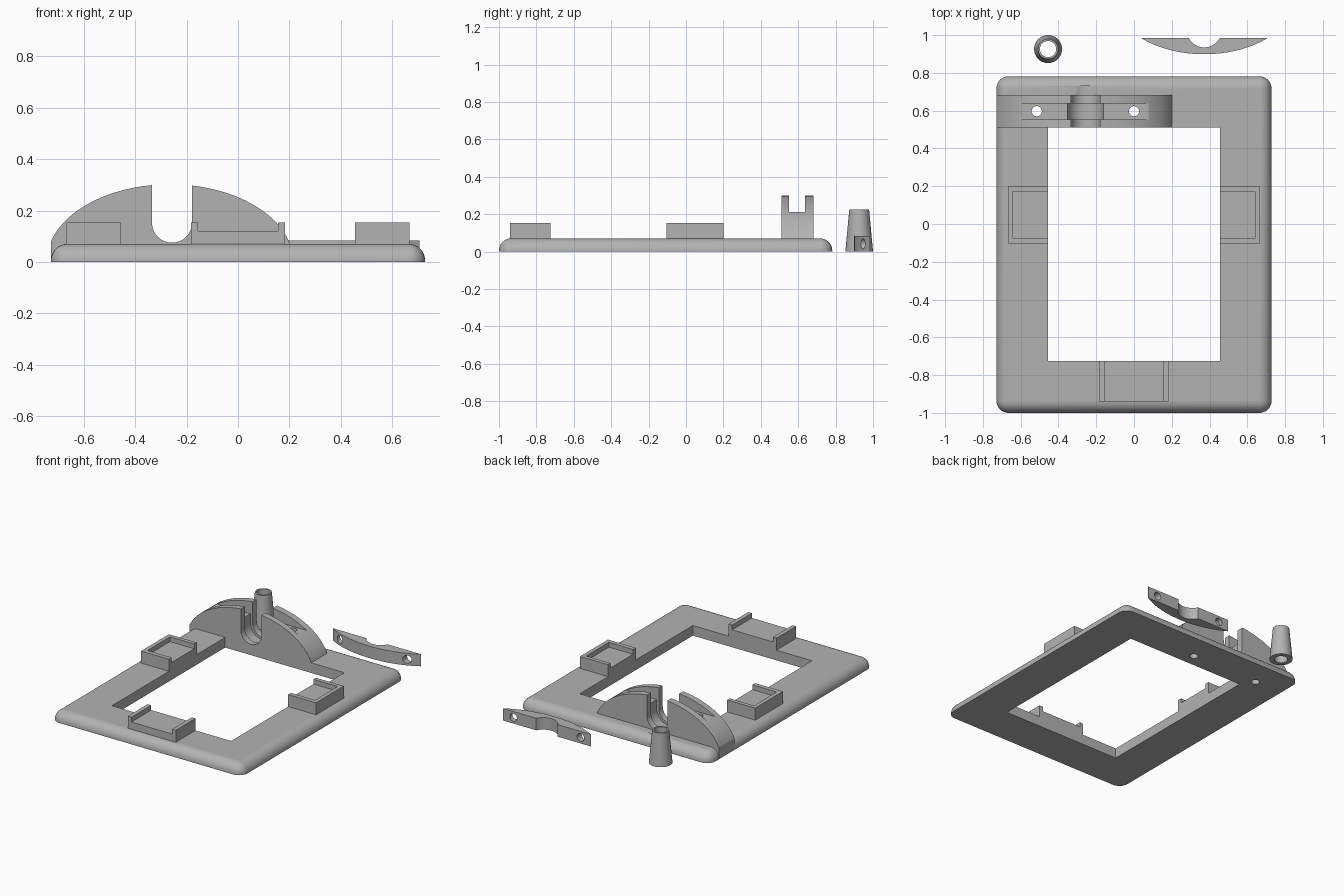
import bpy, bmesh, math
from mathutils import Matrix

old = bpy.data.objects.get("Cube")
if old:
    bpy.data.objects.remove(old, do_unlink=True)

grey = bpy.data.materials.new("plain_grey")
grey.use_nodes = True
grey.diffuse_color = (0.45, 0.45, 0.45, 1)
grey.node_tree.nodes["Principled BSDF"].inputs["Base Color"].default_value = (0.45, 0.45, 0.45, 1)


def make(name, bm):
    bmesh.ops.recalc_face_normals(bm, faces=bm.faces[:])
    mesh = bpy.data.meshes.new(name)
    bm.to_mesh(mesh)
    bm.free()
    mesh.materials.append(grey)
    obj = bpy.data.objects.new(name, mesh)
    bpy.context.collection.objects.link(obj)
    return obj


def box_bm(x0, x1, y0, y1, z0, z1):
    bm = bmesh.new()
    bmesh.ops.create_cube(bm, size=1)
    for v in bm.verts:
        v.co = (x1 if v.co.x > 0 else x0, y1 if v.co.y > 0 else y0, z1 if v.co.z > 0 else z0)
    return bm


def box(name, *limits):
    return make(name, box_bm(*limits))


def prism(name, points, axis, low, high):
    """Extrude an outline along y (points are x, z) or along z (points are x, y)."""
    bm = bmesh.new()
    place = (lambda a, b, t: (a, t, b)) if axis == "y" else (lambda a, b, t: (a, b, t))
    rings = [[bm.verts.new(place(a, b, t)) for a, b in points] for t in (low, high)]
    bm.faces.new(rings[0])
    bm.faces.new(rings[1])
    for i in range(len(points)):
        j = (i + 1) % len(points)
        bm.faces.new((rings[0][i], rings[0][j], rings[1][j], rings[1][i]))
    return make(name, bm)


def cone(name, x, y, z, r1, r2, depth, along_y=False):
    bm = bmesh.new()
    spin = Matrix.Rotation(math.pi / 2, 4, "X") if along_y else Matrix()
    bmesh.ops.create_cone(bm, cap_ends=True, segments=48, radius1=r1, radius2=r2,
                          depth=depth, matrix=Matrix.Translation((x, y, z)) @ spin)
    return make(name, bm)


def combine(target, tool, operation="DIFFERENCE"):
    mod = target.modifiers.new("combine", "BOOLEAN")
    mod.operation, mod.solver, mod.object = operation, "EXACT", tool
    bpy.context.view_layer.objects.active = target
    bpy.ops.object.modifier_apply(modifier=mod.name)
    bpy.data.objects.remove(tool, do_unlink=True)


def smooth(obj):
    bpy.ops.object.select_all(action="DESELECT")
    obj.select_set(True)
    bpy.context.view_layer.objects.active = obj
    bpy.ops.object.shade_smooth_by_angle(angle=math.radians(30))
    # Flat walls stay flat next to rounded ones
    for p in obj.data.polygons:
        if max(abs(c) for c in p.normal) > 0.9999:
            p.use_smooth = False


# Shared arch curve: half an ellipse
ARCH_W, ARCH_H, ARCH_X = 0.48, 0.302, -0.265


def arch(offset):
    return ARCH_H * math.sqrt(max(0, 1 - (offset / ARCH_W) ** 2))


# Frame plate with rounded corners and rounded upper rim
bm = box_bm(-0.728, 0.728, -1, 0.782, 0, 0.07)
rim = [e for e in bm.edges if max(v.co.z for v in e.verts) > 0.01]
bmesh.ops.bevel(bm, geom=rim, offset=0.064, segments=8, profile=0.5, affect="EDGES")
frame = make("frame", bm)

# Side clips, open toward the window
for s in (-1, 1):
    outer, lip, inner = sorted((s * 0.668, s * 0.4)), sorted((s * 0.64, s * 0.38)), 0
    clip = box("side_clip", *outer, -0.103, 0.2, 0.03, 0.153)
    combine(clip, box("clip_recess", *lip, -0.073, 0.173, 0.12, 0.2))
    combine(frame, clip, "UNION")

# Front clip, open at both ends
clip = box("front_clip", -0.183, 0.183, -0.94, -0.68, 0.03, 0.153)
combine(clip, box("clip_recess", -0.155, 0.155, -1, -0.6, 0.12, 0.2))
combine(frame, clip, "UNION")

# Window opening
combine(frame, box("window", -0.455, 0.455, -0.725, 0.51, -0.1, 0.4))

# Arched holder at the back
left, right = -0.463, 0.475
outline = [(ARCH_X + left, 0.003)]
for i in range(49):
    off = left + (right - left) * (0.5 - 0.5 * math.cos(math.pi * i / 48))
    outline.append((ARCH_X + off, arch(off)))
outline.append((ARCH_X + right, 0.003))
combine(frame, prism("holder", outline, "y", 0.51, 0.682), "UNION")

# Slot for the retaining bar
combine(frame, box("bar_slot", -0.8, 0.3, 0.552, 0.637, 0.212, 0.5))


def u_cut(radius, y0, y1):
    pts = [(ARCH_X + radius, 0.5)]
    for i in range(25):
        a = -math.pi * i / 24
        pts.append((ARCH_X + 0.008 + radius * math.cos(a), 0.152 + radius * math.sin(a)))
    pts[0] = (pts[1][0], 0.5)
    pts.append((pts[-1][0], 0.5))
    combine(frame, prism("u_cut", pts, "y", y0, y1))


# Round-bottomed channel, its wider ring groove and the trough behind
u_cut(0.0775, 0.45, 0.69)
u_cut(0.095, 0.552, 0.637)
u_cut(0.095, 0.682, 0.73)

# Screw holes through holder and plate
for x in (-0.515, 0.0):
    combine(frame, cone("screw_hole", x, 0.597, 0.15, 0.027, 0.027, 0.6))
smooth(frame)

# Loose retaining bar lying behind the frame
BAR_X, BAR_Y, HALF = 0.372, 0.985, 0.335
curve = [HALF * (i / 20 - 1) for i in range(41)]
bar = prism("retaining_bar",
            [(BAR_X + o, BAR_Y - 0.0005 - arch(o) + arch(HALF)) for o in curve]
            + [(BAR_X + HALF, BAR_Y), (BAR_X - HALF, BAR_Y)], "z", 0, 0.083)
combine(bar, cone("bar_notch", BAR_X, BAR_Y + 0.043, 0.04, 0.093, 0.093, 0.3))
for s in (-1, 1):
    combine(bar, cone("bar_hole", BAR_X + s * 0.257, 0.95, 0.0415, 0.027, 0.027, 0.4, True))
smooth(bar)

# Loose tapered sleeve
sleeve = cone("sleeve", -0.455, 0.926, 0.1125, 0.074, 0.053, 0.225)
combine(sleeve, cone("sleeve_bore", -0.455, 0.926, 0.11, 0.043, 0.043, 0.6))
smooth(sleeve)
